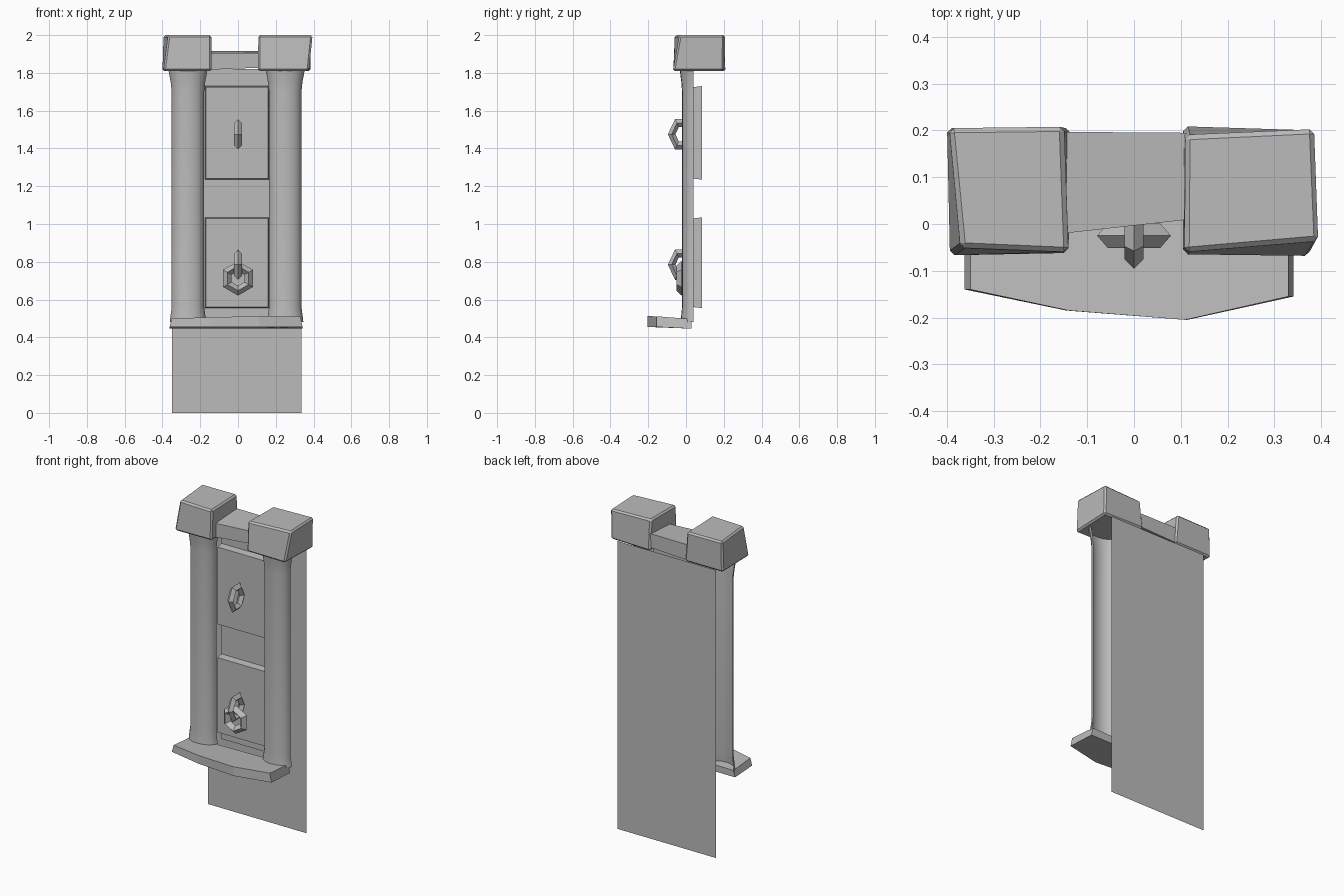
import bpy, bmesh
from math import pi, sin, cos

cube = bpy.data.objects.get("Cube")
if cube:
    bpy.data.objects.remove(cube, do_unlink=True)

stone = bpy.data.materials.new("grey_stone")
stone.use_nodes = True
grey = (0.5, 0.5, 0.5, 1)
stone.diffuse_color = grey
stone.node_tree.nodes["Principled BSDF"].inputs["Base Color"].default_value = grey


def finish(bm, name, smooth=False, solid=True):
    if solid:
        bmesh.ops.recalc_face_normals(bm, faces=bm.faces)
    for f in bm.faces:
        f.smooth = smooth
    mesh = bpy.data.meshes.new(name)
    bm.to_mesh(mesh)
    bm.free()
    mesh.materials.append(stone)
    obj = bpy.data.objects.new(name, mesh)
    bpy.context.collection.objects.link(obj)
    return obj


def loft(name, lower, upper):
    """Solid between two matching outlines."""
    bm = bmesh.new()
    a = [bm.verts.new(p) for p in lower]
    b = [bm.verts.new(p) for p in upper]
    bm.faces.new(a)
    bm.faces.new(b)
    n = len(a)
    for i in range(n):
        j = (i + 1) % n
        bm.faces.new((a[i], a[j], b[j], b[i]))
    return finish(bm, name)


def sheet(name, x0, x1, y, z0, z1):
    bm = bmesh.new()
    bm.faces.new([bm.verts.new((x, y, z)) for x, z in
                  ((x1, z0), (x0, z0), (x0, z1), (x1, z1))])
    return finish(bm, name, solid=False)


# Backing sheet and the wall between the columns
sheet("back_sheet", -0.35, 0.335, 0.2, 0, 1.81)
sheet("inner_wall", -0.18, 0.17, 0.086, 0.5, 1.82)

# Raised panels, slightly wider at the back
for name, z0, z1 in (("lower_panel", 0.56, 1.03), ("upper_panel", 1.24, 1.725)):
    def outline(y, grow):
        l, r, b, t = -0.17 - grow, 0.16 + grow, z0 - grow, z1 + grow
        return [(l, y, b), (r, y, b), (r, y, t), (l, y, t)]
    loft(name, outline(0.04, 0), outline(0.085, 0.005))

# Half-round columns with flared ends
profile = ((0.48, 1.12), (0.51, 1.08), (0.56, 1), (1.7, 1), (1.75, 1.06), (1.815, 1.2))
for name, cx in (("right_column", -0.265), ("left_column", 0.25)):
    bm = bmesh.new()
    rows = []
    for z, s in profile:
        rows.append([bm.verts.new((cx - 0.086 * s * cos(pi * i / 10),
                                   0.04 - 0.061 * s * sin(pi * i / 10), z))
                     for i in range(11)])
    for a, b in zip(rows, rows[1:]):
        for i in range(10):
            bm.faces.new((a[i], a[i + 1], b[i + 1], b[i]))
    finish(bm, name, smooth=True, solid=False)

# Bowed ledge under the columns
edge = [(-0.35, 0.03), (-0.35, -0.14), (-0.14, -0.185), (0.11, -0.205),
        (0.33, -0.155), (0.33, 0.03)]
loft("ledge",
     [(x * 1.035, y, 0.455 - max(y, 0) * 0.3) for x, y in edge],
     [(x, y, 0.494 - y * 0.08 + x * 0.015) for x, y in edge])

# Rough cap blocks
caps = {
    "right_cap": ([(-0.395, -0.068), (-0.14, -0.062), (-0.135, 0.205), (-0.4, 0.205)],
                  [(-0.37, -0.05), (-0.14, -0.06), (-0.15, 0.208), (-0.395, 0.205)]),
    "left_cap": ([(0.105, -0.065), (0.375, -0.07), (0.385, 0.2), (0.105, 0.21)],
                 [(0.108, -0.06), (0.395, -0.035), (0.385, 0.203), (0.11, 0.19)]),
}
for name, (low, high) in caps.items():
    block = loft(name, [(x, y, 1.81) for x, y in low], [(x, y, 2) for x, y in high])
    bevel = block.modifiers.new("worn_edges", "BEVEL")
    bevel.width = 0.01
    bevel.segments = 1

# Lintel between the caps
front = [(-0.15, -0.02), (0.12, 0.01), (0.12, 0.195), (-0.15, 0.197)]
loft("lintel", [(x, y, 1.823 + x * 0.04) for x, y in front],
     [(x, y, 1.905 + y * 0.05) for x, y in front])


# Six-sided rings
def ring(name, loc, rot, radius, tube, stretch=1):
    bpy.ops.mesh.primitive_torus_add(
        major_segments=6, minor_segments=4, major_radius=radius,
        minor_radius=tube, location=loc, rotation=rot)
    obj = bpy.context.object
    obj.name = name
    obj.scale.y = stretch
    obj.data.materials.append(stone)
    bpy.ops.object.shade_flat()


for name, z in (("upper_hanger", 1.475), ("lower_hanger", 0.785)):
    ring(name, (0, -0.02, z), (pi / 2, 0, pi / 2), 0.056, 0.02, 1.22)
ring("hanging_ring", (0, -0.025, 0.712), (pi / 2, pi / 6, 0), 0.065, 0.026)
